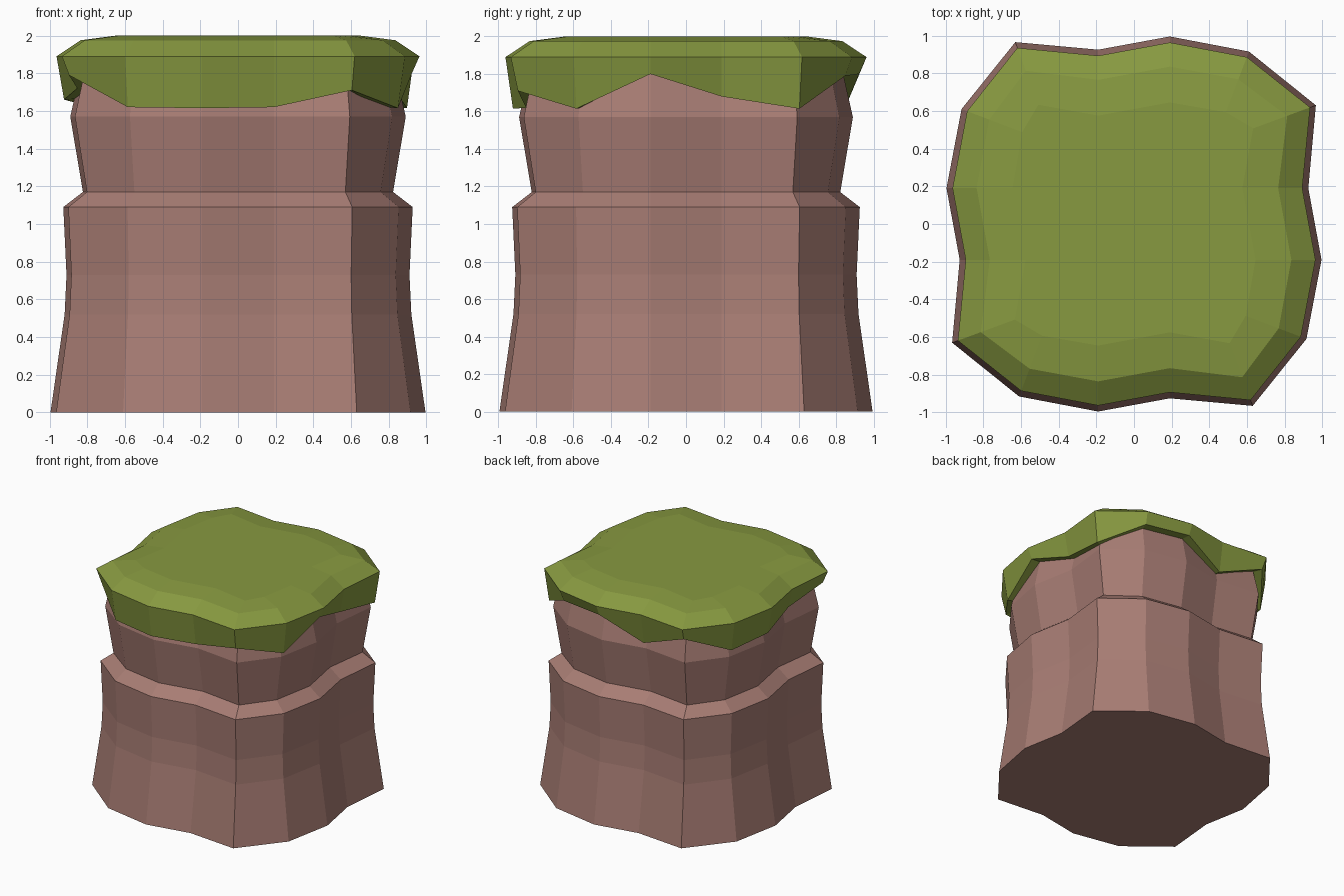
import bpy, bmesh

if "Cube" in bpy.data.objects:
    bpy.data.objects.remove(bpy.data.objects["Cube"])

# One quarter of the wavy outline (x, y) with the direction each point moves when inset
QUARTER = [((0.19, 0.995), (0, 1)), ((0.61, 0.915), (0.35, 0.92)),
           ((0.965, 0.63), (0.95, 0.35)), ((0.925, 0.19), (1, 0))]


def outline(inset):
    pts = [(x - dx * inset, y - dy * inset) for (x, y), (dx, dy) in QUARTER]
    ring = []
    for _ in range(4):
        ring += pts
        pts = [(y, -x) for x, y in pts]
    return ring


def material(name, color):
    m = bpy.data.materials.new(name)
    m.diffuse_color = (*color, 1)
    m.use_nodes = True
    m.node_tree.nodes["Principled BSDF"].inputs["Base Color"].default_value = m.diffuse_color
    return m


def loft(name, rings, mat):
    """Skin (inset, z) rings; z is a number or one value per point."""
    bm = bmesh.new()
    loops = []
    for inset, z in rings:
        zs = z if isinstance(z, list) else [z] * 16
        loops.append([bm.verts.new((x, y, h)) for (x, y), h in zip(outline(inset), zs)])
    for a, b in zip(loops, loops[1:]):
        for i in range(16):
            j = (i + 1) % 16
            bm.faces.new((a[i], a[j], b[j], b[i]))
    bm.faces.new(loops[0])
    bm.faces.new(loops[-1])
    bmesh.ops.recalc_face_normals(bm, faces=bm.faces)
    me = bpy.data.meshes.new(name)
    bm.to_mesh(me)
    bm.free()
    me.materials.append(mat)
    ob = bpy.data.objects.new(name, me)
    bpy.context.collection.objects.link(ob)
    return ob


earth = material("earth_brown", (0.393, 0.205, 0.175))
grass = material("grass_green", (0.243, 0.319, 0.051))

# Cliff body with a ledge
loft("cliff", [(0, 0), (0.075, 0.52), (0.085, 0.73), (0.068, 1.09), (0.172, 1.17),
               (0.105, 1.57), (0.17, 1.86)], earth)

# Grass cap with an uneven hanging hem
hem = [1.80, 1.79, 1.615, 1.68, 1.80, 1.615, 1.71, 1.62,
       1.615, 1.62, 1.79, 1.72, 1.66, 1.64, 1.79, 1.63]
loft("grass_cap", [(0.21, [z + 0.01 for z in hem]), (0.072, hem), (0.032, 1.89),
                   (0.16, 1.975), (0.35, 2.0)], grass)
